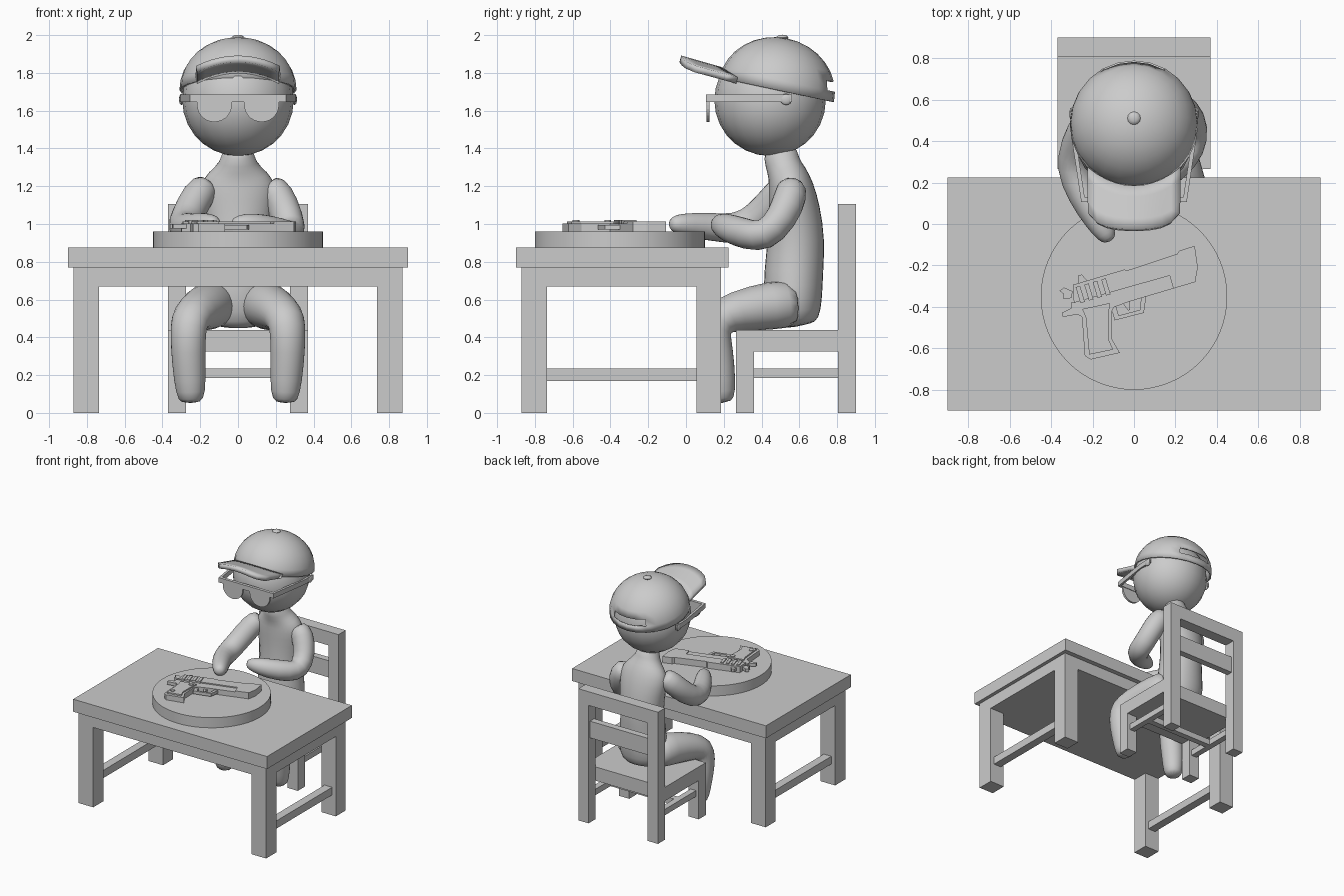
import bpy, bmesh, math
from mathutils import Matrix, Vector

if "Cube" in bpy.data.objects:
    bpy.data.objects.remove(bpy.data.objects["Cube"])


def finish(name, bm, smooth=False, matrix=None):
    if matrix:
        bm.transform(matrix)
    bmesh.ops.recalc_face_normals(bm, faces=bm.faces)
    me = bpy.data.meshes.new(name)
    bm.to_mesh(me)
    bm.free()
    ob = bpy.data.objects.new(name, me)
    bpy.context.collection.objects.link(ob)
    if smooth:
        bpy.ops.object.select_all(action='DESELECT')
        bpy.context.view_layer.objects.active = ob
        ob.select_set(True)
        bpy.ops.object.shade_smooth_by_angle(angle=math.radians(40))
    return ob


def box(name, x0, x1, y0, y1, z0, z1, matrix=None):
    bm = bmesh.new()
    bmesh.ops.create_cube(bm, size=1)
    for v in bm.verts:
        v.co = ((x0 + x1) / 2 + v.co.x * (x1 - x0), (y0 + y1) / 2 + v.co.y * (y1 - y0),
                (z0 + z1) / 2 + v.co.z * (z1 - z0))
    return finish(name, bm, matrix=matrix)


def prism(name, pts, lo, hi, matrix=None, smooth=False):
    bm = bmesh.new()
    face = bm.faces.new([bm.verts.new((x, y, lo)) for x, y in pts])
    ext = bmesh.ops.extrude_face_region(bm, geom=[face])
    for v in ext['geom']:
        if isinstance(v, bmesh.types.BMVert):
            v.co.z = hi
    return finish(name, bm, smooth, matrix)


def circle(cx, cy, r, n):
    return [(cx + r * math.cos(2 * math.pi * i / n), cy + r * math.sin(2 * math.pi * i / n)) for i in range(n)]


def loft(name, stations, n=12):
    """Closed tube through (x, y, z, radius[, depth]) stations."""
    bm = bmesh.new()
    pos = [Vector(s[:3]) for s in stations]
    side, rings = Vector((1, 0, 0)), []
    for i, s in enumerate(stations):
        t = (pos[min(i + 1, len(pos) - 1)] - pos[max(i - 1, 0)]).normalized()
        side = (side - t * side.dot(t)).normalized()
        up = t.cross(side)
        rings.append([bm.verts.new(pos[i] + side * a * s[3] * 1.03 + up * b * s[-1] * 1.03)
                      for a, b in circle(0, 0, 1, n)])
    for a, b in zip(rings, rings[1:]):
        for i in range(n):
            bm.faces.new((a[i], a[(i + 1) % n], b[(i + 1) % n], b[i]))
    bm.faces.new(rings[0])
    bm.faces.new(rings[-1])
    for f in bm.faces:
        f.smooth = True
    ob = finish(name, bm)
    sub = ob.modifiers.new('round', 'SUBSURF')
    sub.levels = sub.render_levels = 1
    return ob


def ball(name, loc, scale, segs, rings):
    bm = bmesh.new()
    bmesh.ops.create_uvsphere(bm, u_segments=segs, v_segments=rings, radius=1)
    return finish(name, bm, True, Matrix.Translation(loc) @ Matrix.Diagonal((*scale, 1)))


# Table
box('table_top', -.9, .9, -.9, .225, .77, .875)
box('table_apron', -.87, .87, -.87, .185, .67, .77)
for s, side in ((-1, 'left'), (1, 'right')):
    x0, x1 = sorted((s * .735, s * .87))
    box(f'table_front_leg_{side}', x0, x1, -.87, -.735, 0, .67)
    box(f'table_back_leg_{side}', x0, x1, .055, .185, 0, .67)
    box(f'table_stretcher_{side}', s * .8 - .035, s * .8 + .035, -.735, .055, .17, .235)

# Round board on the table
prism('round_board', circle(0, -.35, .45, 64), .875, .96, smooth=True)

# Chair
box('chair_seat', -.37, .37, .265, .81, .325, .44)
for s, side in ((-1, 'left'), (1, 'right')):
    x0, x1 = sorted((s * .275, s * .37))
    box(f'chair_front_leg_{side}', x0, x1, .265, .36, 0, .325)
    box(f'chair_back_post_{side}', x0, x1, .805, .9, 0, 1.105)
    box(f'chair_stretcher_{side}', s * .32 - .025, s * .32 + .025, .36, .805, .185, .235)
box('chair_cross_stretcher', -.3, .3, .53, .58, .185, .235)
box('chair_top_rail', -.275, .275, .805, .9, .99, 1.105)
box('chair_middle_rail', -.275, .275, .825, .88, .71, .85)

# Seated body
loft('torso', [(0, .58, .455, .10, .08), (0, .575, .48, .17, .13), (0, .565, .6, .205, .155),
               (0, .57, .75, .18, .155), (0, .585, .92, .17, .15), (0, .575, 1.08, .19, .135),
               (0, .555, 1.2, .205, .12), (0, .535, 1.27, .16, .10), (0, .51, 1.32, .09, .09),
               (0, .49, 1.42, .08, .09)], 16)
for s, side in ((-1, 'left'), (1, 'right')):
    loft(f'leg_{side}', [(s * .11, .6, .58, .13), (s * .15, .45, .57, .13), (s * .22, .25, .535, .11),
                         (s * .26, .155, .49, .10), (s * .265, .145, .40, .095), (s * .26, .17, .25, .09),
                         (s * .25, .185, .1, .08), (s * .25, .19, .05, .055)])
loft('arm_left', [(-.15, .53, 1.22, .07), (-.21, .5, 1.16, .09), (-.275, .38, 1.03, .085),
                  (-.295, .27, .97, .085), (-.25, .14, .985, .075), (-.17, .01, .995, .065),
                  (-.13, -.055, 1.0, .05), (-.115, -.085, 1.0, .025)])
loft('arm_right', [(.15, .56, 1.22, .07), (.21, .56, 1.16, .09), (.265, .51, 1.03, .085),
                   (.28, .42, .93, .085), (.24, .32, .945, .085), (.12, .22, .98, .075),
                   (.03, .18, 1.0, .06), (-.04, .165, 1.0, .03)])
ball('head', (0, .445, 1.655), (.295, .295, .295), 20, 14)

# Cap dome with an opening above the back strap
bm = bmesh.new()
bmesh.ops.create_uvsphere(bm, u_segments=24, v_segments=16, radius=1)
bmesh.ops.delete(bm, geom=[v for v in bm.verts if v.co.z < -.01], context='VERTS')
hole = [f for f in bm.faces if f.calc_center_median().y > .8 and .2 < f.calc_center_median().z < .36]
bmesh.ops.delete(bm, geom=hole, context='FACES')
tilt = Matrix.Translation((0, .48, 1.71)) @ Matrix.Rotation(math.radians(-12), 4, 'X')
cap = finish('cap_dome', bm, True, tilt @ Matrix.Diagonal((.31, .31, .278, 1)))
cap.modifiers.new('thickness', 'SOLIDIFY').thickness = .012
ball('cap_button', (0, .51, 1.988), (.032, .032, .014), 12, 6)

# Cap brim: arched sheet rising toward the front
bm = bmesh.new()
rows = []
for j in range(5):
    v = j / 4
    row = []
    for i in range(11):
        u = i / 5 - 1
        back, front = .18 + .09 * u * u, -.03 + .03 * u * u + .05 * u ** 6
        row.append(bm.verts.new((.22 * u, back + (front - back) * v, 1.815 + .06 * v - .055 * u * u)))
    rows.append(row)
for a, b in zip(rows, rows[1:]):
    for i in range(10):
        bm.faces.new((a[i], a[i + 1], b[i + 1], b[i]))
brim = finish('cap_brim', bm, True)
sol = brim.modifiers.new('thickness', 'SOLIDIFY')
sol.thickness, sol.offset = .035, 0

# Glasses
upright = Matrix.Rotation(math.pi / 2, 4, 'X')
box('glasses_top_bar', -.255, .255, .105, .13, 1.645, 1.685)
for s, side in ((-1, 'left'), (1, 'right')):
    lens = [(s * .125 + .092 * math.cos(math.pi + math.pi * i / 14),
             1.63 + .09 * math.sin(math.pi + math.pi * i / 14)) for i in range(15)]
    lens += [(s * .125 + .092, 1.68), (s * .125 - .092, 1.68)]
    prism(f'lens_{side}', lens, -.125, -.108, upright)
    prism(f'glasses_arm_{side}', [(s * .235, .11), (s * .255, .11), (s * .305, .44), (s * .308, .56),
                                  (s * .293, .56), (s * .285, .44)], 1.645, 1.685)
    ball(f'glasses_arm_tip_{side}', (s * .3, .53, 1.66), (.012, .032, .03), 12, 8)

# Prop pistol lying flat, drawn along its own axis
G = Matrix.Translation((-.30, -.347, 0)) @ Matrix.Rotation(math.radians(16.5), 4, 'Z')
prism('prop_slide', [(.0, -.035), (.02, .05), (.28, .05), (.29, .042), (.545, .05), (.56, .062), (.637, .063),
                     (.622, -.04), (.59, -.105), (.48, -.105), (.48, -.04)], .96, 1.012, G)
prism('prop_frame', [(-.012, -.03), (.48, -.03), (.5, -.105), (.255, -.105), (.18, -.11), (.16, -.13),
                     (.126, -.253), (.144, -.329), (0, -.32), (-.022, -.295), (.018, -.111), (-.02, -.07)],
      .96, 1.003, G)
prism('prop_grip_panel', [(.03, -.075), (.165, -.085), (.145, -.14), (.11, -.25), (.118, -.305),
                          (.0, -.295), (.035, -.12)], .99, 1.014, G)
prism('prop_hammer', [(.01, .02), (-.025, .05), (-.05, .04), (-.035, .02), (-.045, 0), (-.005, -.01)],
      .975, 1.0, G)
prism('prop_tang', [(.01, -.05), (-.07, -.065), (-.07, -.085), (.015, -.095)], .975, 1.0, G)
prism('prop_rear_sight', [(.045, .045), (.055, .085), (.075, .085), (.095, .045)], .975, 1.0, G)
prism('prop_guard', [(.165, -.1), (.165, -.172), (.31, -.177), (.345, -.1), (.32, -.1), (.295, -.158),
                     (.19, -.155), (.19, -.1)], .97, .995, G)
prism('prop_trigger', [(.225, -.1), (.24, -.145), (.25, -.145), (.26, -.1)], .975, .99, G)
for i in range(4):
    u = .03 + i * .043
    box(f'prop_rib_{i + 1}', u, u + .022, -.045, .035, 1.0, 1.02, G)
for i, (u, v) in enumerate(((.129, -.108), (.03, -.255))):
    prism(f'prop_screw_{i + 1}', circle(u, v, .018, 16), 1.0, 1.02, G, True)
